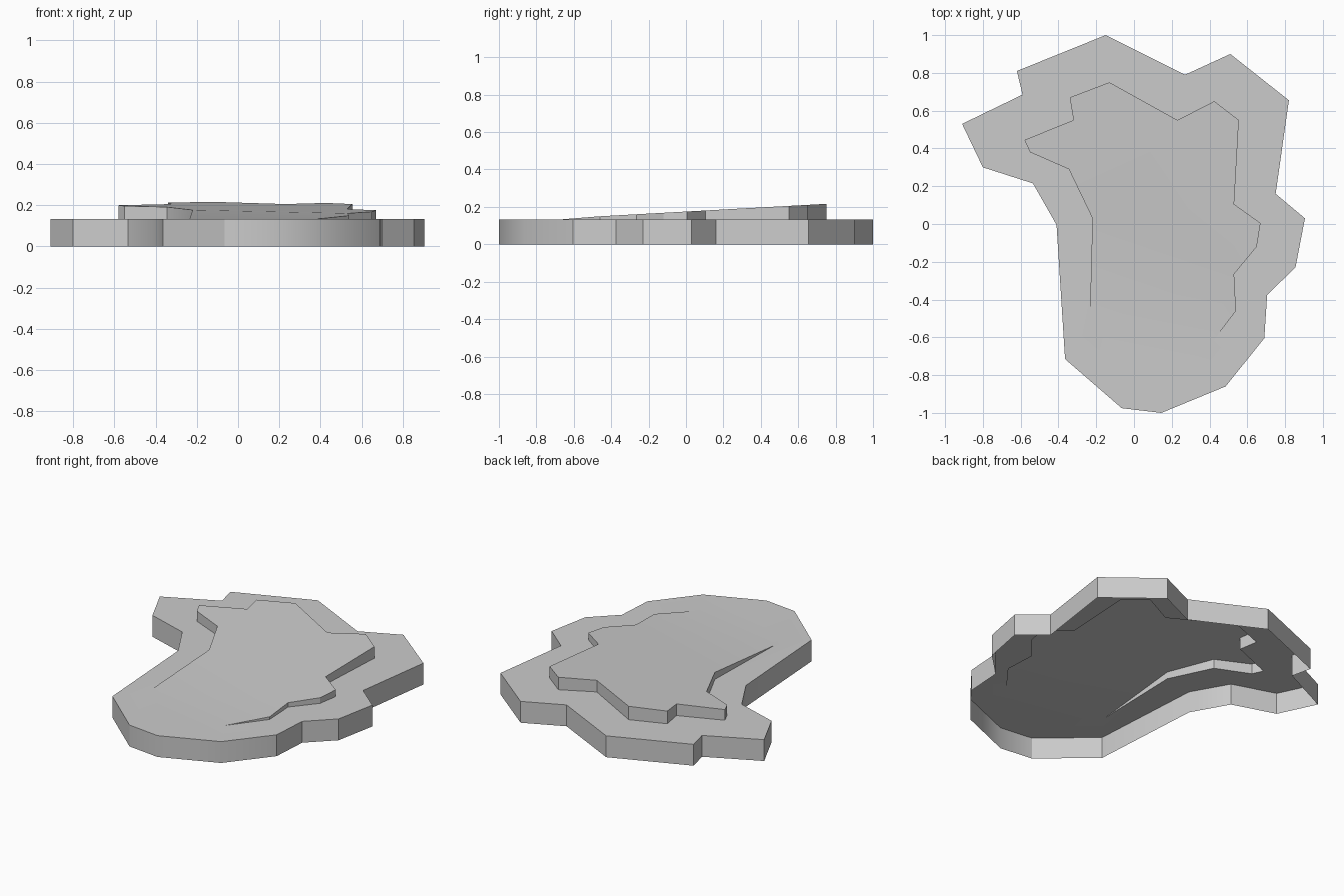
import bpy, bmesh, math

default = bpy.data.objects.get("Cube")
if default:
    bpy.data.objects.remove(default)

RIM_Z = 0.133

# Matching outlines, clockwise from the rear tip
outer = [(-0.15, 1.0), (0.27, 0.79), (0.51, 0.9), (0.82, 0.655), (0.75, 0.16),
         (0.905, 0.03), (0.855, -0.23), (0.705, -0.375), (0.69, -0.605),
         (0.485, -0.86), (0.145, -1.0), (-0.065, -0.975), (-0.365, -0.715),
         (-0.41, -0.005), (-0.535, 0.215), (-0.8, 0.3), (-0.91, 0.53),
         (-0.59, 0.685), (-0.62, 0.81)]
inner = [(-0.13, 0.75), (0.23, 0.55), (0.425, 0.65), (0.555, 0.55), (0.53, 0.105),
         (0.67, 0.005), (0.65, -0.12), (0.53, -0.265), (0.54, -0.46),
         (0.38, -0.67), (0.13, -0.76), (0.0, -0.74), (-0.235, -0.54),
         (-0.22, 0.03), (-0.345, 0.29), (-0.55, 0.38), (-0.58, 0.445),
         (-0.32, 0.55), (-0.34, 0.67)]


def ramp_height(y):
    # The raised deck slopes up to the rear and melts into the rim at the front
    return RIM_Z if y < -0.5 else 0.175 + 0.055 * y


def ring(bm, points, height):
    return [bm.verts.new((x, y, height(y))) for x, y in points]


def bridge(bm, a, b):
    for i in range(len(a)):
        j = (i + 1) % len(a)
        bm.faces.new((a[i], a[j], b[j], b[i]))


# Open-bottomed shell: side wall, rim, step, sloped deck
bm = bmesh.new()
rings = [ring(bm, outer, lambda y: 0.0), ring(bm, outer, lambda y: RIM_Z),
         ring(bm, inner, lambda y: RIM_Z), ring(bm, inner, ramp_height)]
for low, high in zip(rings, rings[1:]):
    bridge(bm, low, high)
deck = bm.faces.new(rings[-1])
bmesh.ops.remove_doubles(bm, verts=bm.verts[:], dist=0.0005)
bmesh.ops.triangulate(bm, faces=[f for f in bm.faces if len(f.verts) > 4])
bmesh.ops.recalc_face_normals(bm, faces=bm.faces[:])
if sum(f.normal.z * f.calc_area() for f in bm.faces) < 0:
    bmesh.ops.reverse_faces(bm, faces=bm.faces[:])

mesh = bpy.data.meshes.new("stepped_rock_slab")
bm.to_mesh(mesh)
bm.free()
slab = bpy.data.objects.new("stepped_rock_slab", mesh)
bpy.context.collection.objects.link(slab)

# Plain grey stone
grey = bpy.data.materials.new("stone_grey")
grey.use_nodes = True
colour = (0.6, 0.6, 0.6, 1.0)
grey.diffuse_color = colour
grey.node_tree.nodes["Principled BSDF"].inputs["Base Color"].default_value = colour
mesh.materials.append(grey)

bpy.ops.object.select_all(action="DESELECT")
slab.select_set(True)
bpy.context.view_layer.objects.active = slab
bpy.ops.object.shade_smooth_by_angle(angle=math.radians(30))
